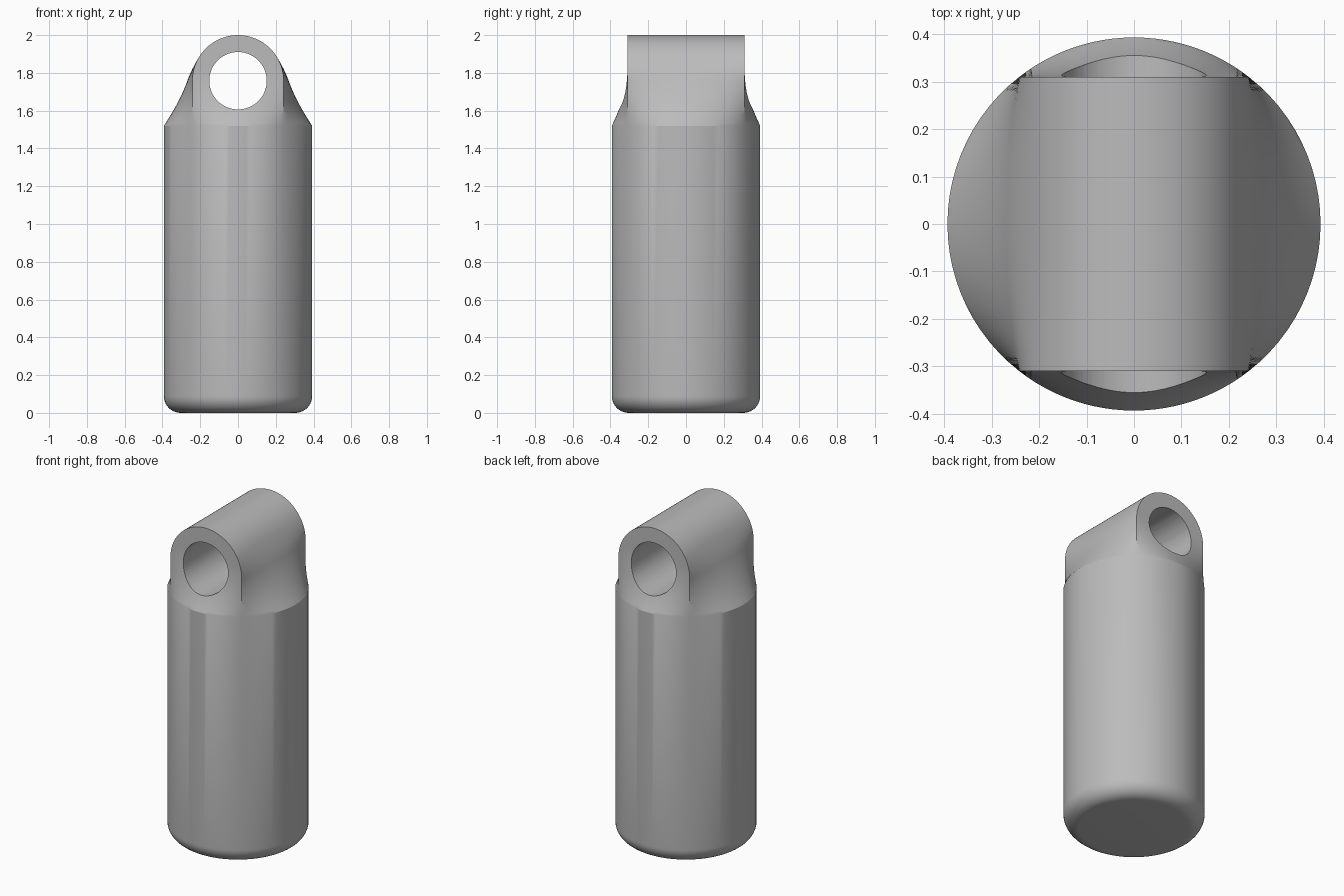
import bpy, bmesh, math

cube = bpy.data.objects.get("Cube")
if cube:
    bpy.data.objects.remove(cube, do_unlink=True)

R = 0.393                       # body radius
FLAT = 0.31                     # half depth of the lug
LUG = math.sqrt(R * R - FLAT * FLAT)   # half width, corners lie on the body
TOP = 2.0
EYE_Z = TOP - LUG               # centre of the arch and the hole
SHOULDER = 1.52
FILLET = 0.09

grey = bpy.data.materials.new("plain grey")
grey.use_nodes = True
grey.diffuse_color = (0.5, 0.5, 0.5, 1)
grey.node_tree.nodes["Principled BSDF"].inputs["Base Color"].default_value = (0.5, 0.5, 0.5, 1)

# Angles around the body, with exact columns at the four lug corners
corner = math.atan2(FLAT, LUG)
stops = [-corner, corner, math.pi - corner, math.pi + corner, 2 * math.pi - corner]
N = 24
angles = [(a + (b - a) * i / N, k % 2 == 0)
          for k, (a, b) in enumerate(zip(stops, stops[1:])) for i in range(N)]


def fade(z, end, power):
    """1 at the shoulder, easing to 0 at the end height."""
    return min(1, max(0, (end - z) / (end - SHOULDER))) ** power


def round_ring(r, z):
    return [(r * math.cos(a), r * math.sin(a), z) for a, _ in angles]


def lug_ring(z):
    """Section easing from the round body to the flat-sided, arched lug."""
    side, front = fade(z, 1.88, 1.6), fade(z, 1.82, 1.8)
    arch = 1 if z < EYE_Z else math.sqrt(max(0, LUG**2 - (z - EYE_Z)**2)) / LUG
    ring = []
    for a, is_side in angles:
        x, y = R * math.cos(a), R * math.sin(a)
        if is_side:
            x = math.copysign(LUG + (abs(x) - LUG) * side, x)
        else:
            y = math.copysign(FLAT + (abs(y) - FLAT) * front, y)
        ring.append((x * arch, y, z))
    return ring


# Rounded base, straight body, shoulder and arch
rings = []
for i in range(11):
    t = math.pi / 2 * i / 10
    rings.append(round_ring(R - FILLET + FILLET * math.sin(t), FILLET - FILLET * math.cos(t)))
for i in range(19):
    rings.append(lug_ring(SHOULDER + (EYE_Z - SHOULDER) * i / 18))
for i in range(1, 25):
    rings.append(lug_ring(EYE_Z + LUG * math.sin(math.pi / 2 * i / 24)))

bm = bmesh.new()
grid = [[bm.verts.new(p) for p in ring] for ring in rings]
count = len(angles)
for low, high in zip(grid, grid[1:]):
    for i in range(count):
        j = (i + 1) % count
        bm.faces.new((low[i], low[j], high[j], high[i]))
bm.faces.new(grid[0][::-1])
bmesh.ops.remove_doubles(bm, verts=bm.verts, dist=1e-5)
# Close the flat front and back where the ridge rows collapse
open_edges = [e for e in bm.edges if e.is_boundary]
if open_edges:
    bmesh.ops.holes_fill(bm, edges=open_edges)
bmesh.ops.recalc_face_normals(bm, faces=bm.faces)
mesh = bpy.data.meshes.new("body_with_lug")
bm.to_mesh(mesh)
bm.free()
mesh.materials.append(grey)
body = bpy.data.objects.new("body_with_lug", mesh)
bpy.context.collection.objects.link(body)

# Round hole through the lug
bpy.ops.mesh.primitive_cylinder_add(vertices=72, radius=0.152, depth=2,
                                    location=(0, 0, EYE_Z), rotation=(math.pi / 2, 0, 0))
cutter = bpy.context.object
cutter.name = "hole_cutter"
cutter.hide_render = True
cutter.data.materials.append(grey)

bpy.ops.object.select_all(action='DESELECT')
body.select_set(True)
bpy.context.view_layer.objects.active = body
cut = body.modifiers.new("hole", 'BOOLEAN')
cut.operation = 'DIFFERENCE'
cut.solver = 'EXACT'
cut.object = cutter
bpy.ops.object.modifier_apply(modifier=cut.name)
bpy.data.objects.remove(cutter, do_unlink=True)
bpy.ops.object.shade_smooth_by_angle(angle=math.radians(24))
